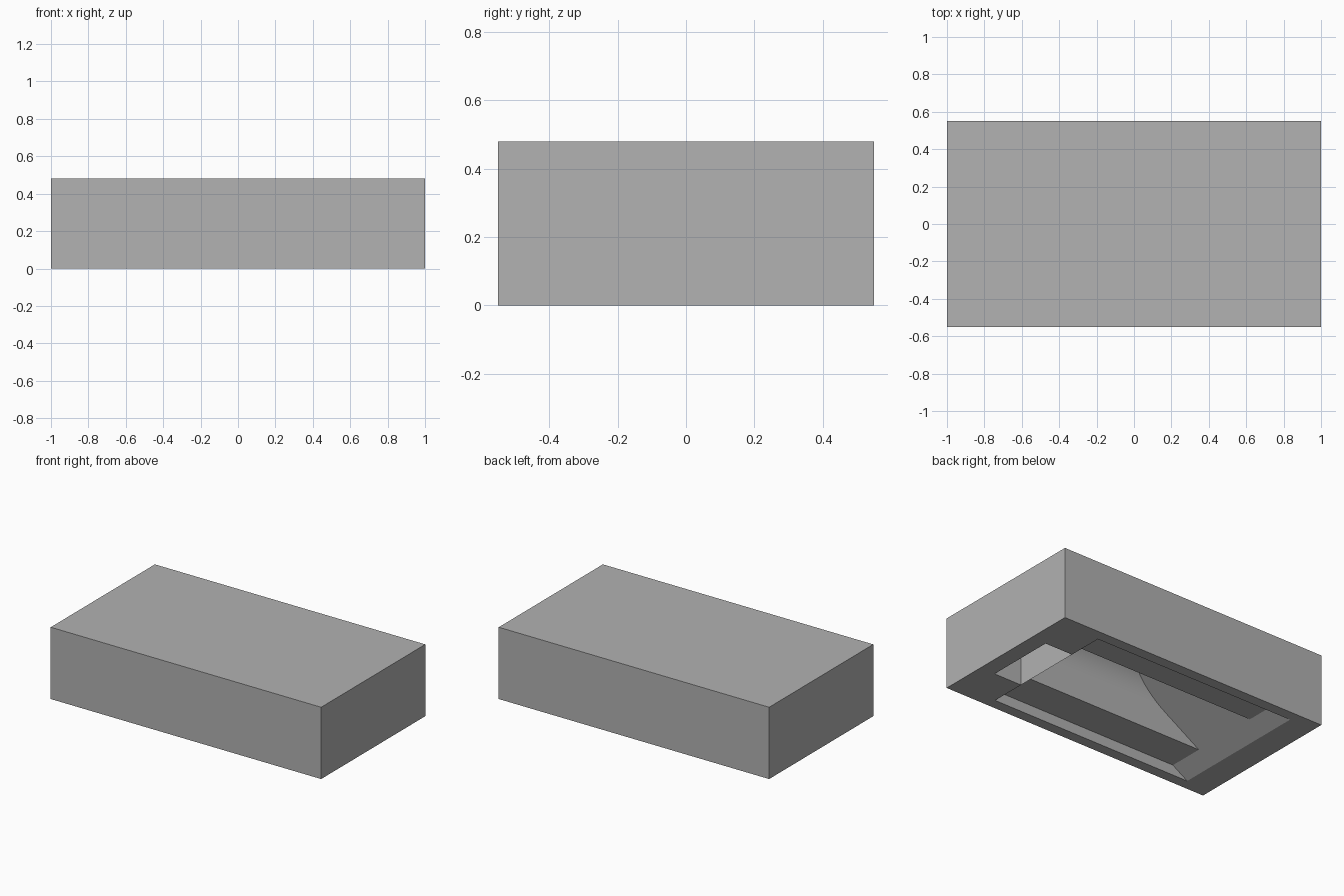
import bpy, bmesh
from math import sin, cos, pi, radians
from mathutils import Vector

cube = bpy.data.objects.get("Cube")
if cube:
    bpy.data.objects.remove(cube, do_unlink=True)

LENGTH, WIDTH, HEIGHT = 2.0, 1.1, 0.48
FLANGE_Y, FLANGE_Z = 0.478, 0.068      # wide shallow step of the recess
RADIUS, SPRING_Z = 0.237, 0.226        # deep vaulted channel
RAMP_X, RAMP_SLOPE = -0.816, 0.61      # sloped end of the recess
STEP_X, END_X = 0.683, 0.889
BELOW, SEGMENTS = -0.1, 32

grey = bpy.data.materials.new("plain_grey")
grey.use_nodes = True
colour = (0.445, 0.445, 0.445, 1)
grey.diffuse_color = colour
grey.node_tree.nodes["Principled BSDF"].inputs["Base Color"].default_value = colour


def add_object(name, bm):
    bmesh.ops.recalc_face_normals(bm, faces=bm.faces[:])
    mesh = bpy.data.meshes.new(name)
    bm.to_mesh(mesh)
    bm.free()
    mesh.materials.append(grey)
    obj = bpy.data.objects.new(name, mesh)
    bpy.context.collection.objects.link(obj)
    return obj


def extrude_x(bm, faces, distance):
    geom = bmesh.ops.extrude_face_region(bm, geom=faces)["geom"]
    verts = [g for g in geom if isinstance(g, bmesh.types.BMVert)]
    bmesh.ops.translate(bm, verts=verts, vec=(distance, 0, 0))
    return [g for g in geom if isinstance(g, bmesh.types.BMFace)]


# Solid outer block
bm = bmesh.new()
bmesh.ops.create_cube(bm, size=1)
bmesh.ops.scale(bm, verts=bm.verts[:], vec=(LENGTH, WIDTH, HEIGHT))
bmesh.ops.translate(bm, verts=bm.verts[:], vec=(0, 0, HEIGHT / 2))
block = add_object("block", bm)

# Recess cross-section: vaulted centre with a low flange on each side
bm = bmesh.new()
start = -1.3


def point(y, z):
    return bm.verts.new((start, y, z))


sides = {}
for s in (1, -1):
    low, high = point(s * RADIUS, BELOW), point(s * RADIUS, FLANGE_Z)
    sides[s] = (low, high)
    bm.faces.new((low, point(s * FLANGE_Y, BELOW), point(s * FLANGE_Y, FLANGE_Z), high))
arch = [point(RADIUS * cos(pi * i / SEGMENTS), SPRING_Z + RADIUS * sin(pi * i / SEGMENTS))
        for i in range(SEGMENTS + 1)]
bm.faces.new([*sides[1], *arch, *reversed(sides[-1])])

# Run the whole section to the step, then only the channel to its end
ends = extrude_x(bm, bm.faces[:], STEP_X - start)
centre = max(ends, key=lambda f: len(f.verts))
extrude_x(bm, [centre], END_X - STEP_X)

# Trim the other end to the ramp
cut = bmesh.ops.bisect_plane(
    bm, geom=bm.verts[:] + bm.edges[:] + bm.faces[:], plane_co=(RAMP_X, 0, 0),
    plane_no=Vector((RAMP_SLOPE, 0, -1)).normalized(), clear_inner=True)
rim = [e for e in bm.edges if e.is_boundary]
bmesh.ops.holes_fill(bm, edges=rim, sides=0)
cutter = add_object("recess_cutter", bm)
cutter.hide_render = True

# Carve the recess into the underside
mod = block.modifiers.new("recess", "BOOLEAN")
mod.operation = "DIFFERENCE"
mod.solver = "EXACT"
mod.object = cutter
bpy.ops.object.select_all(action="DESELECT")
block.select_set(True)
bpy.context.view_layer.objects.active = block
bpy.ops.object.modifier_apply(modifier=mod.name)
bpy.data.objects.remove(cutter, do_unlink=True)
bpy.ops.object.shade_smooth_by_angle(angle=radians(20))
